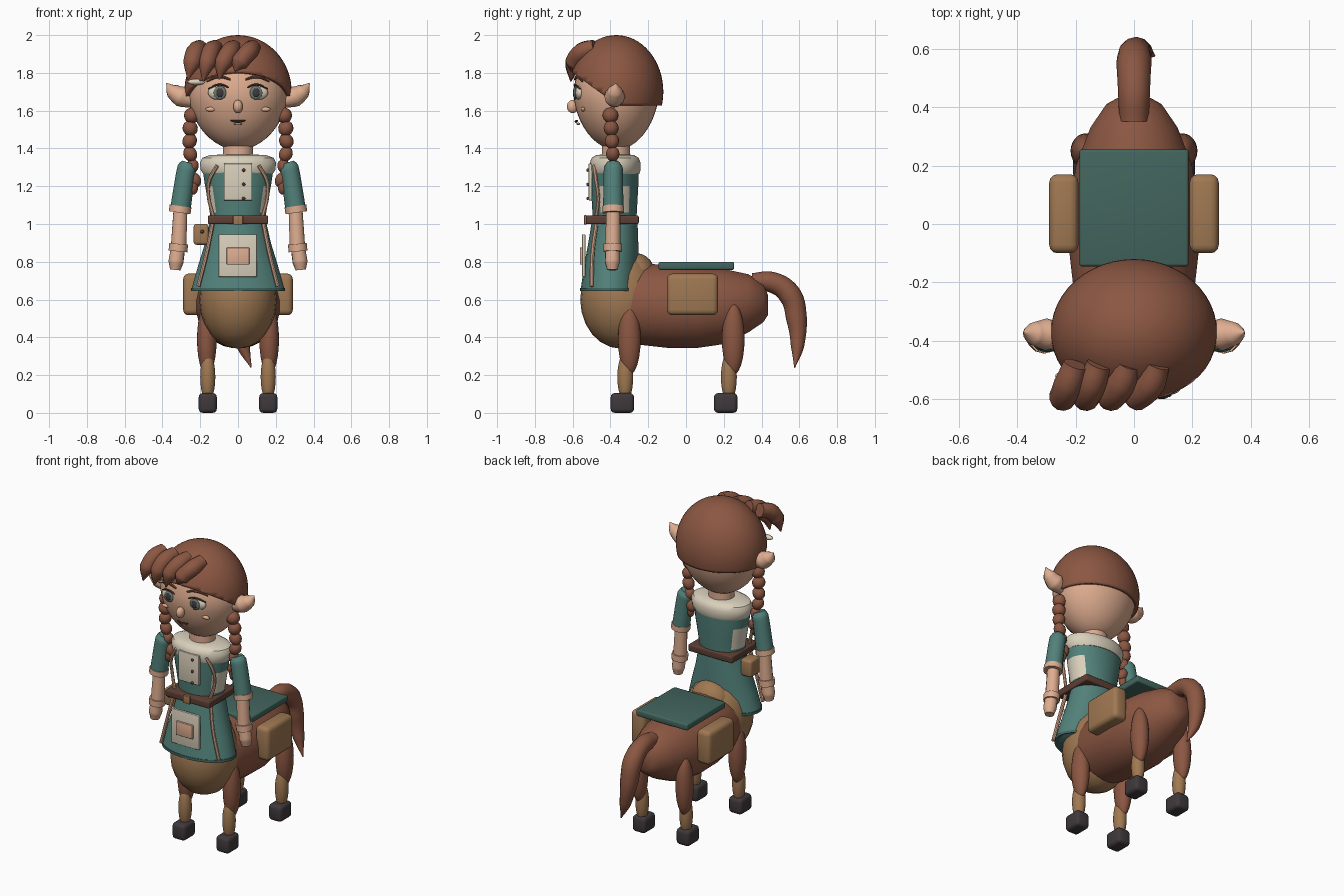
import bpy, bmesh, math
from mathutils import Vector, Matrix

cube = bpy.data.objects.get("Cube")
if cube:
    bpy.data.objects.remove(cube)


def material(name, r, g, b):
    m = bpy.data.materials.new(name)
    m.use_nodes = True
    m.diffuse_color = (r, g, b, 1)
    m.node_tree.nodes["Principled BSDF"].inputs["Base Color"].default_value = (r, g, b, 1)
    return m


BROWN = material("chestnut brown", .26, .095, .055)
TAN = material("tan leather", .35, .19, .085)
SKIN = material("peach skin", .74, .42, .28)
TEAL = material("teal cloth", .085, .22, .195)
CREAM = material("cream linen", .70, .63, .50)
DARK = material("dark hoof", .05, .04, .045)
BELT = material("dark brown leather", .11, .05, .035)
BLANKET = material("deep green cloth", .055, .13, .11)
IRIS = material("grey green iris", .15, .19, .16)


def finish(name, bm, *mats, angle=40):
    me = bpy.data.meshes.new(name)
    bmesh.ops.recalc_face_normals(bm, faces=bm.faces)
    bm.to_mesh(me)
    bm.free()
    for m in mats:
        me.materials.append(m)
    me.shade_smooth()
    me.set_sharp_from_angle(angle=math.radians(angle))
    ob = bpy.data.objects.new(name, me)
    bpy.context.collection.objects.link(ob)
    return ob


def ball(name, loc, size, mat, tilt=0, seg=24):
    bm = bmesh.new()
    bmesh.ops.create_uvsphere(bm, u_segments=seg, v_segments=seg // 2, radius=1)
    bm.transform(Matrix.Translation(loc) @ Matrix.Rotation(tilt, 4, 'Y') @ Matrix.Diagonal((*size, 1)))
    return finish(name, bm, mat)


def box(name, lo, hi, mat, bevel=0.0):
    lo, hi = Vector(lo), Vector(hi)
    bm = bmesh.new()
    bmesh.ops.create_cube(bm, size=1)
    bm.transform(Matrix.Translation((lo + hi) / 2) @ Matrix.Diagonal((*(hi - lo), 1)))
    if bevel:
        bmesh.ops.bevel(bm, geom=bm.edges[:], offset=bevel, segments=3, profile=.5, affect='EDGES')
    return finish(name, bm, mat)


def loft(name, rings, *mats, along='Z', n=32, rule=None):
    """Rings of (position, centre on the other axis, half width, half depth)."""
    bm = bmesh.new()
    loops = []
    for p, c, rx, rd in rings:
        loop = []
        for i in range(n):
            a = math.tau * (i + .5) / n
            x, d = rx * math.cos(a), c + rd * math.sin(a)
            loop.append(bm.verts.new((x, d, p) if along == 'Z' else (x, p, d)))
        loops.append(loop)
    for a, b in zip(loops, loops[1:]):
        for i in range(n):
            f = bm.faces.new((a[i], a[(i + 1) % n], b[(i + 1) % n], b[i]))
            if rule:
                f.material_index = rule(f.calc_center_median())
    bm.faces.new(loops[0])
    bm.faces.new(loops[-1])
    return finish(name, bm, *mats)


def tube(name, points, radii, mat, sides=4):
    cu = bpy.data.curves.new(name, 'CURVE')
    cu.dimensions, cu.bevel_depth, cu.bevel_resolution = '3D', 1, sides
    cu.use_fill_caps, cu.resolution_u = True, 8
    sp = cu.splines.new('BEZIER')
    sp.bezier_points.add(len(points) - 1)
    for bp, p, r in zip(sp.bezier_points, points, radii):
        bp.co, bp.radius = p, r
        bp.handle_left_type = bp.handle_right_type = 'AUTO'
    tmp = bpy.data.objects.new(name + " path", cu)
    bpy.context.collection.objects.link(tmp)
    dg = bpy.context.evaluated_depsgraph_get()
    me = bpy.data.meshes.new_from_object(tmp.evaluated_get(dg))
    bpy.data.objects.remove(tmp)
    bm = bmesh.new()
    bm.from_mesh(me)
    bpy.data.meshes.remove(me)
    return finish(name, bm, mat)


# Horse body
loft("horse_barrel", [(-.42, .58, .12, .13), (-.36, .575, .18, .195), (-.25, .575, .205, .215),
                      (-.1, .565, .222, .222), (.05, .558, .222, .217), (.2, .563, .2, .2),
                      (.33, .58, .15, .155), (.41, .585, .095, .105), (.435, .57, .05, .05)],
     BROWN, along='Y', n=28)
ball("horse_chest", (0, -.345, .6), (.205, .215, .26), TAN)
ball("withers", (0, -.26, .72), (.13, .1, .125), TAN)
tube("tail", [(0, .35, .69), (0, .46, .69), (0, .55, .625), (.005, .585, .5), (.03, .59, .35), (.07, .575, .24)],
     [.05, .055, .06, .055, .035, .003], BROWN)

# Legs, with each hoof set under a tapered shin
for end, y, hoof_y in (("front", -.30, -.337), ("hind", .25, .21)):
    for side, s in (("left", 1), ("right", -1)):
        tag = f"{end}_{side}"
        ball(tag + "_thigh", (s * .165, y, .39), (.052, .06, .19), BROWN)
        ball(tag + "_shin", (s * .16, (y + hoof_y) / 2 - .003, .19), (.04, .042, .13), TAN)
        box(tag + "_hoof", (s * .16 - .048, hoof_y - .062, 0), (s * .16 + .048, hoof_y + .062, .105), DARK, .022)

# Saddle gear
box("saddle_blanket", (-.187, -.145, .757), (.187, .255, .8), BLANKET, .01)
for side, s in (("left", 1), ("right", -1)):
    box(side + "_saddlebag", (s * .24 - .05, -.1, .517), (s * .24 + .05, .17, .737), TAN, .028)

# Tunic, cream at the flanks
loft("tunic_top", [(1.0, -.378, .145, .115), (1.06, -.378, .15, .118), (1.13, -.378, .162, .122),
                   (1.2, -.378, .175, .126), (1.29, -.378, .188, .128)], TEAL, CREAM,
     rule=lambda c: int(abs(c.x) > .125 and 1.05 < c.z < 1.2))
loft("collar", [(1.265, -.375, .185, .128), (1.285, -.375, .198, .135), (1.325, -.375, .203, .135),
                (1.35, -.375, .19, .125), (1.365, -.375, .15, .1), (1.368, -.375, .08, .07)], CREAM)
loft("skirt", [(.645, -.403, .24, .15), (.65, -.403, .248, .157), (.67, -.403, .243, .153),
               (.78, -.395, .212, .145), (.9, -.385, .175, .133), (1.01, -.378, .15, .122)], TEAL)
loft("skirt_hem", [(.645, -.403, .25, .158), (.662, -.403, .249, .158)], BLANKET)
box("belt", (-.16, -.53, 1.0), (.16, -.25, 1.045), BELT, .008)
box("belt_buckle", (-.026, -.54, .997), (.026, -.527, 1.047), TAN, .004)
box("belt_pouch", (-.235, -.44, .89), (-.155, -.34, 1.0), TAN, .015)
ball("pouch_button", (-.19, -.442, .96), (.01, .008, .01), BELT, seg=12)

# Apron pieces and trims
box("chest_panel", (-.075, -.515, 1.125), (.075, -.497, 1.32), CREAM, .004)
for i in range(3):
    ball(f"button_{i + 1}", (.03, -.52, 1.135 + .075 * i), (.009, .008, .009), BELT, seg=12)
box("apron_pocket", (-.103, -.55, .72), (.1, -.533, .945), CREAM, .004)
box("pocket_patch", (-.06, -.562, .785), (.06, -.545, .875), SKIN, .004)
for side, s in (("left", 1), ("right", -1)):
    tube(side + "_strap", [(s * .11, -.488, 1.31), (s * .155, -.475, 1.22), (s * .155, -.465, 1.14),
                           (s * .13, -.475, 1.04)], [.01] * 4, SKIN, 2)
    tube(side + "_skirt_trim", [(s * .135, -.475, 1.0), (s * .165, -.495, .85), (s * .21, -.5, .67)],
         [.011] * 3, SKIN, 2)

# Arms
for side, s in (("left", 1), ("right", -1)):
    tube(side + "_sleeve", [(s * .262, -.385, 1.325), (s * .27, -.385, 1.3), (s * .305, -.385, 1.08)],
         [.035, .05, .054], TEAL)
    tube(side + "_sleeve_cuff", [(s * .304, -.385, 1.095), (s * .309, -.385, 1.06)], [.058, .058], SKIN)
    tube(side + "_forearm", [(s * .305, -.385, 1.07), (s * .315, -.388, .87)], [.038, .042], SKIN)
    tube(side + "_wrist_cuff", [(s * .314, -.388, .895), (s * .318, -.388, .855)], [.05, .05], SKIN)
    tube(side + "_hand", [(s * .318, -.389, .87), (s * .328, -.39, .8), (s * .332, -.39, .757)],
         [.038, .04, .028], SKIN)

# Head and neck
loft("neck", [(1.33, -.37, .08, .075), (1.44, -.37, .08, .075)], SKIN)
head = bmesh.new()
bmesh.ops.create_uvsphere(head, u_segments=40, v_segments=24, radius=1)
for v in head.verts:
    if v.co.z < 0:
        taper = 1 + .1 * v.co.z
        v.co.x *= taper
        v.co.y *= taper
head.transform(Matrix.Translation((0, -.37, 1.68)) @ Matrix.Diagonal((.264, .225, .287, 1)))
finish("head", head, SKIN)

# Hair cap, trimmed level at the back and rising over the forehead
cap = bmesh.new()
bmesh.ops.create_uvsphere(cap, u_segments=48, v_segments=32, radius=1)
cap.transform(Matrix.Translation((0, -.37, 1.7)) @ Matrix.Diagonal((.284, .25, .3, 1)))
for point, normal in (((0, 0, 1.628), (0, 0, 1)), ((0, -.36, 1.63), (0, .17, .24))):
    bmesh.ops.bisect_plane(cap, geom=cap.verts[:] + cap.edges[:] + cap.faces[:],
                           plane_co=point, plane_no=normal, clear_inner=True)
hair = finish("hair_cap", cap, BROWN)
thick = hair.modifiers.new("thickness", 'SOLIDIFY')
thick.thickness, thick.offset = .022, -1

# Swept fringe
for i, (x0, x1, z1) in enumerate(((-.2, -.265, 1.765), (-.12, -.185, 1.755), (-.02, -.1, 1.765), (.08, -.015, 1.81))):
    tube(f"fringe_lock_{i + 1}", [(x0, -.48, 1.935), (x0 - .025, -.55, 1.91), (x1 + .02, -.595, 1.85), (x1, -.61, z1)],
         [.042, .05, .047, .004], BROWN)

# Ears, eyes, brows, cheeks and braids
for side, s in (("left", 1), ("right", -1)):
    tube(side + "_ear", [(s * .24, -.38, 1.655), (s * .3, -.378, 1.675), (s * .345, -.375, 1.705), (s * .378, -.37, 1.745)],
         [.04, .055, .04, .003], SKIN)
    ball(side + "_eye", (s * .095, -.562, 1.695), (.064, .026, .04), CREAM)
    ball(side + "_iris", (s * .095, -.585, 1.695), (.034, .01, .036), IRIS)
    ball(side + "_pupil", (s * .095, -.592, 1.695), (.02, .007, .023), DARK, seg=16)
    tube(side + "_lash", [(s * .035, -.582, 1.715), (s * .095, -.588, 1.738), (s * .158, -.56, 1.715)],
         [.004, .006, .004], BELT, 2)
    tube(side + "_brow", [(s * .04, -.588, 1.765), (s * .1, -.578, 1.78), (s * .165, -.548, 1.755)],
         [.005, .009, .004], BROWN, 2)
    ball(side + "_cheek", (s * .145, -.545, 1.607), (.028, .012, .012), SKIN, seg=16)
    for i in range(6):
        r = .042 - .002 * i
        ball(f"{side}_braid_bead_{i + 1}", (s * (.25 - .003 * (i - 2) ** 2 + .006), -.4 + .004 * i, 1.575 - .068 * i),
             (r, r, .042), BROWN, tilt=s * (.5 if i % 2 else -.5), seg=16)
    ball(side + "_braid_tip", (s * .235, -.385, 1.2), (.025, .025, .045), BROWN, seg=16)

ball("nose", (0, -.6, 1.622), (.025, .03, .035), SKIN)
tube("mouth", [(-.038, -.575, 1.548), (0, -.582, 1.543), (.038, -.575, 1.548)], [.004, .008, .004], BELT, 2)
ball("lower_lip", (0, -.57, 1.53), (.022, .01, .007), SKIN, seg=16)
ball("hair_clip", (-.22, -.52, 1.752), (.05, .02, .016), CREAM, seg=16)
